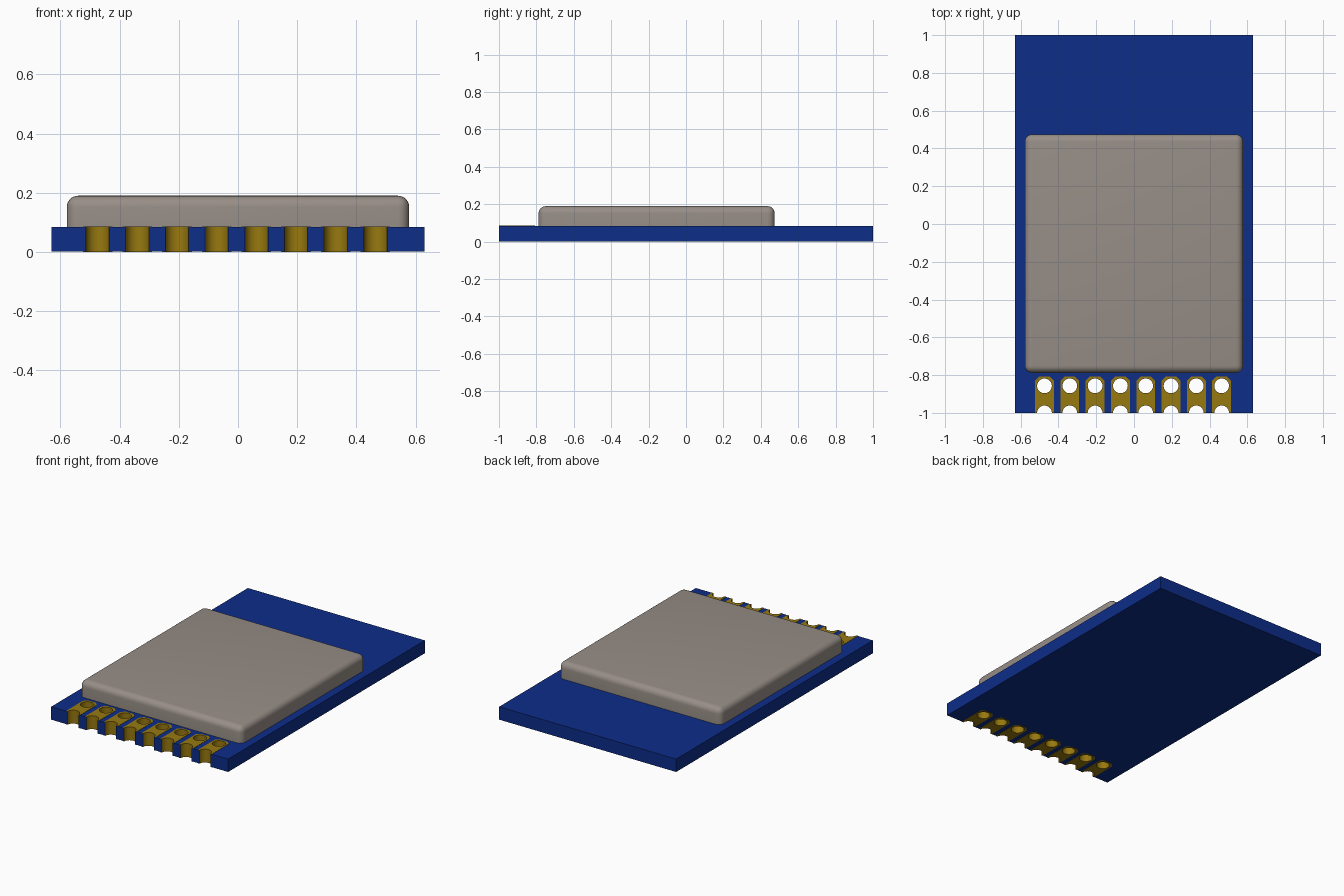
import bpy, bmesh, math
from mathutils import Matrix, Vector

if "Cube" in bpy.data.objects:
    bpy.data.objects.remove(bpy.data.objects["Cube"], do_unlink=True)


def material(name, rgb):
    m = bpy.data.materials.new(name)
    m.use_nodes = True
    m.diffuse_color = (*rgb, 1)
    bsdf = next(n for n in m.node_tree.nodes if n.type == 'BSDF_PRINCIPLED')
    bsdf.inputs["Base Color"].default_value = (*rgb, 1)
    return m


BLUE = material("board blue", (0.004, 0.026, 0.25))
GOLD = material("pad gold", (0.31, 0.19, 0.005))
GREY = material("shield grey", (0.31, 0.27, 0.24))

HALF_X, HALF_Y, TOP, PLATE = 0.63, 1.0, 0.086, 0.0015
PAD_X = [-0.474 + 0.134 * i for i in range(8)]
HOLE_Y, HOLE_R = -0.857, 0.039


def make_object(name, bm, *mats):
    bmesh.ops.recalc_face_normals(bm, faces=bm.faces)
    mesh = bpy.data.meshes.new(name)
    bm.to_mesh(mesh)
    bm.free()
    for m in mats:
        mesh.materials.append(m)
    obj = bpy.data.objects.new(name, mesh)
    bpy.context.scene.collection.objects.link(obj)
    return obj


def add_box(bm, lo, hi):
    lo, hi = Vector(lo), Vector(hi)
    mat = Matrix.Translation((lo + hi) / 2) @ Matrix.Diagonal((*(hi - lo), 1))
    bmesh.ops.create_cube(bm, size=1, matrix=mat)


def select_only(obj):
    bpy.ops.object.select_all(action='DESELECT')
    obj.select_set(True)
    bpy.context.view_layer.objects.active = obj


def drill(obj, cutter):
    mod = obj.modifiers.new("holes", 'BOOLEAN')
    mod.operation = 'DIFFERENCE'
    mod.solver = 'EXACT'
    mod.object = cutter
    select_only(obj)
    bpy.ops.object.modifier_apply(modifier=mod.name)


# Drill pins: a full hole and an edge notch for every pad
bm = bmesh.new()
for x in PAD_X:
    for y in (HOLE_Y, -HALF_Y):
        bmesh.ops.create_cone(bm, cap_ends=True, segments=32, radius1=HOLE_R, radius2=HOLE_R,
                              depth=0.4, matrix=Matrix.Translation((x, y, TOP / 2)))
cutter = make_object("hole_cutter", bm)
cutter.hide_render = True

# Circuit board, with plated (gold) hole walls
bm = bmesh.new()
add_box(bm, (-HALF_X, -HALF_Y, PLATE), (HALF_X, HALF_Y, TOP - PLATE))
board = make_object("circuit_board", bm, BLUE, GOLD)
drill(board, cutter)
for p in board.data.polygons:
    inside = abs(p.center.x) < HALF_X - 0.005 and abs(p.center.y) < HALF_Y - 0.0005
    p.material_index = 1 if inside and abs(p.normal.z) < 0.5 else 0


# Contact pads: thin plates with clipped inner corners
def pads(name, z):
    bm = bmesh.new()
    w, back, clip = 0.05, -0.808, 0.022
    outline = [(-w, -HALF_Y), (w, -HALF_Y), (w, back - clip), (w - clip, back),
               (clip - w, back), (-w, back - clip)]
    for x in PAD_X:
        face = bm.faces.new([bm.verts.new((x + u, v, z)) for u, v in outline])
        ext = bmesh.ops.extrude_face_region(bm, geom=[face])
        verts = [g for g in ext["geom"] if isinstance(g, bmesh.types.BMVert)]
        bmesh.ops.translate(bm, verts=verts, vec=(0, 0, PLATE))
    obj = make_object(name, bm, GOLD)
    drill(obj, cutter)
    return obj


top_pads = pads("top_pads", TOP - PLATE)
bottom_pads = pads("bottom_pads", 0)
bpy.data.objects.remove(cutter, do_unlink=True)

# Metal shield can, rounded everywhere except along its base
bm = bmesh.new()
base = TOP - PLATE
add_box(bm, (-0.578, -0.788, base), (0.578, 0.474, 0.19))
edges = [e for e in bm.edges if max(v.co.z for v in e.verts) > base + 0.01]
bmesh.ops.bevel(bm, geom=edges, offset=0.038, segments=6, profile=0.5, affect='EDGES')
shield = make_object("shield_can", bm, GREY)

for obj in (board, top_pads, bottom_pads, shield):
    select_only(obj)
    bpy.ops.object.shade_smooth_by_angle(angle=math.radians(30))
